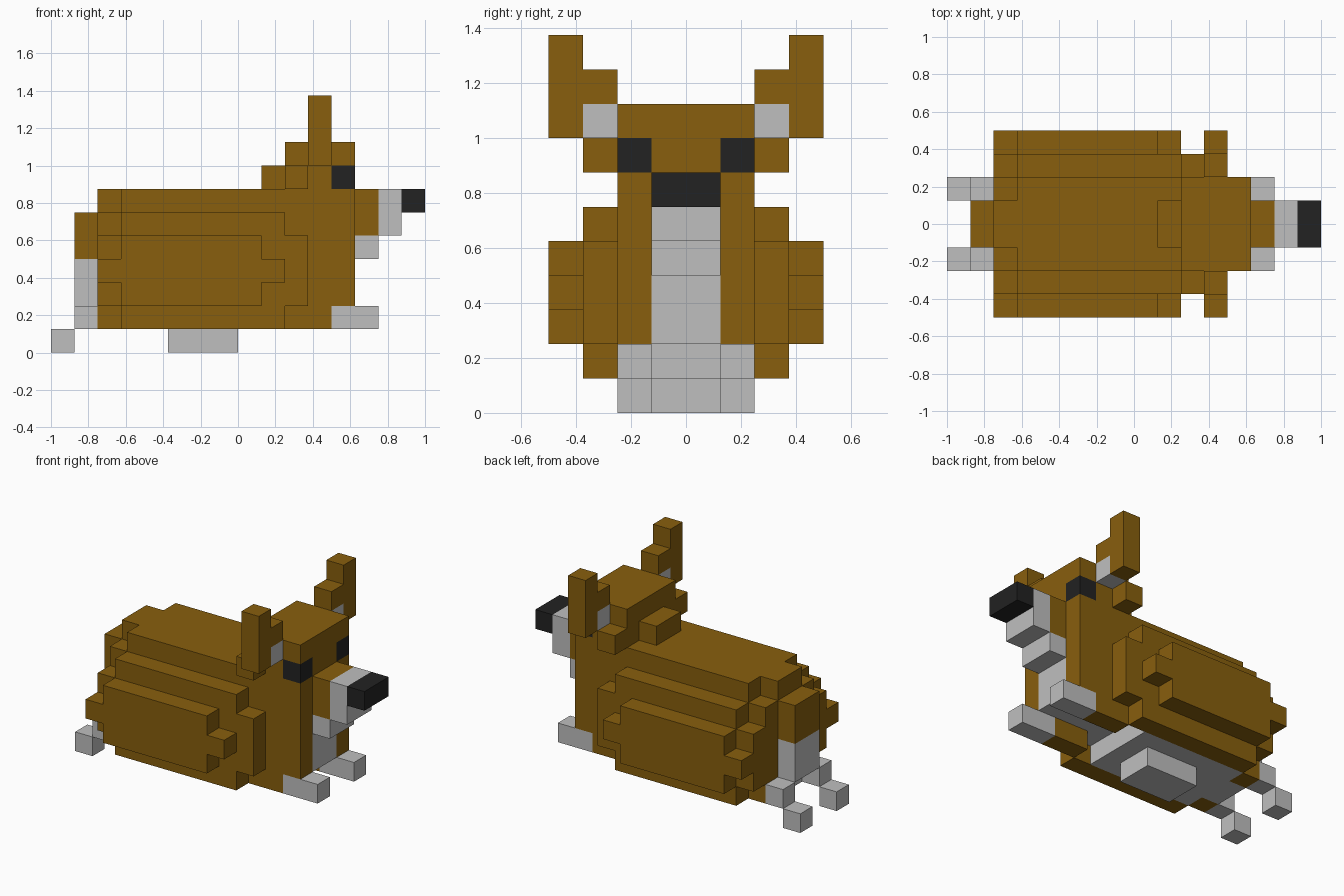
import bpy, bmesh
from mathutils import Vector

cube = bpy.data.objects.get("Cube")
if cube:
    bpy.data.objects.remove(cube, do_unlink=True)

UNIT = 0.125  # edge of one block


def make_material(name, rgb):
    m = bpy.data.materials.new(name)
    m.use_nodes = True
    m.diffuse_color = (*rgb, 1)
    bsdf = m.node_tree.nodes["Principled BSDF"]
    bsdf.inputs["Base Color"].default_value = (*rgb, 1)
    bsdf.inputs["Roughness"].default_value = 0.9
    return m


MATS = {
    "brown": make_material("brown fur", (0.246, 0.114, 0.004)),
    "grey": make_material("pale grey fur", (0.52, 0.52, 0.52)),
    "black": make_material("black", (0.016, 0.016, 0.016)),
}
cells = {}  # block position -> (part, colour); later boxes replace earlier ones


def box(part, colour, x, y, z):
    """Fill a range of blocks; a colour of None carves them away."""
    for i in range(*x):
        for j in range(*y):
            for k in range(*z):
                if colour:
                    cells[i, j, k] = (part, colour)
                else:
                    cells.pop((i, j, k), None)


def pair(part, colour, x, y, z):
    """Mirrored boxes on the far (+y) and near (-y) sides."""
    box("far_" + part, colour, x, y, z)
    box("near_" + part, colour, x, (-y[1], -y[0]), z)


# Trunk with a rounded rear
box("body", "brown", (-5, 5), (-2, 2), (1, 7))
box("body", "brown", (-6, -5), (-2, 2), (1, 6))
box("body", "brown", (-6, -5), (-1, 1), (6, 7))

# Pale underside, hollow behind the front feet, and chest
box("body", "grey", (-5, 1), (-2, 2), (1, 2))
box("body", "grey", (-6, -5), (-1, 1), (1, 2))
box("body", None, (1, 5), (-1, 1), (1, 2))
box("body", None, (1, 2), (-2, 2), (1, 2))
box("body", "grey", (1, 5), (-1, 1), (2, 3))
box("body", "grey", (1, 2), (-2, 2), (2, 3))
box("body", "grey", (4, 5), (-1, 1), (2, 5))
box("belly", "grey", (-3, 0), (-1, 1), (0, 1))

# Flanks, two stepped layers each side
pair("flank", "brown", (-5, 2), (2, 3), (1, 6))
pair("flank", "brown", (-6, 3), (2, 3), (2, 5))
pair("flank", "brown", (-5, 1), (3, 4), (2, 5))
pair("flank", "brown", (-6, 2), (3, 4), (3, 4))

# Tail
box("tail", "grey", (-7, -6), (-1, 1), (2, 4))
box("tail", "brown", (-7, -6), (-1, 1), (4, 6))

# Feet
pair("front_foot", "grey", (4, 6), (1, 2), (1, 2))
pair("rear_foot", "grey", (-7, -6), (1, 2), (1, 2))
pair("rear_foot", "grey", (-8, -7), (1, 2), (0, 1))

# Head, neck and cheeks
box("head", "brown", (2, 5), (-2, 2), (7, 9))
box("neck", "brown", (1, 2), (-1, 1), (7, 8))
pair("cheek", "brown", (2, 3), (2, 3), (7, 8))
pair("eye", "black", (4, 5), (1, 2), (7, 8))

# Muzzle, chin and nose
box("muzzle", "brown", (5, 6), (-1, 1), (5, 7))
box("muzzle", "grey", (6, 7), (-1, 1), (5, 7))
box("chin", "grey", (5, 6), (-1, 1), (4, 5))
box("nose", "black", (7, 8), (-1, 1), (6, 7))

# Ears with pale inner block
pair("ear", "grey", (3, 4), (2, 3), (8, 9))
pair("ear", "brown", (3, 4), (2, 3), (9, 10))
pair("ear", "brown", (3, 4), (3, 4), (8, 11))


def build(part):
    """Make one object from the exposed block faces of a part."""
    bm = bmesh.new()
    colours = sorted({c for p, c in cells.values() if p == part})
    for cell, (p, colour) in cells.items():
        if p != part:
            continue
        for axis in range(3):
            for side in (-1, 1):
                n = Vector((0, 0, 0))
                n[axis] = side
                if tuple(int(a + b) for a, b in zip(cell, n)) in cells:
                    continue
                u, v = Vector((0, 0, 0)), Vector((0, 0, 0))
                u[(axis + 1) % 3] = 0.5
                v[(axis + 2) % 3] = 0.5 * side
                mid = Vector(cell) + Vector((0.5, 0.5, 0.5)) + n * 0.5
                corners = (mid - u - v, mid + u - v, mid + u + v, mid - u + v)
                f = bm.faces.new([bm.verts.new(c * UNIT) for c in corners])
                f.material_index = colours.index(colour)
    # Weld blocks and merge flat areas of one colour
    bmesh.ops.remove_doubles(bm, verts=bm.verts, dist=0.001)
    bmesh.ops.dissolve_limit(bm, angle_limit=0.02, verts=bm.verts,
                             edges=bm.edges, delimit={'MATERIAL'})
    mesh = bpy.data.meshes.new(part)
    bm.to_mesh(mesh)
    bm.free()
    for c in colours:
        mesh.materials.append(MATS[c])
    bpy.context.collection.objects.link(bpy.data.objects.new(part, mesh))


for part in sorted({p for p, _ in cells.values()}):
    build(part)
